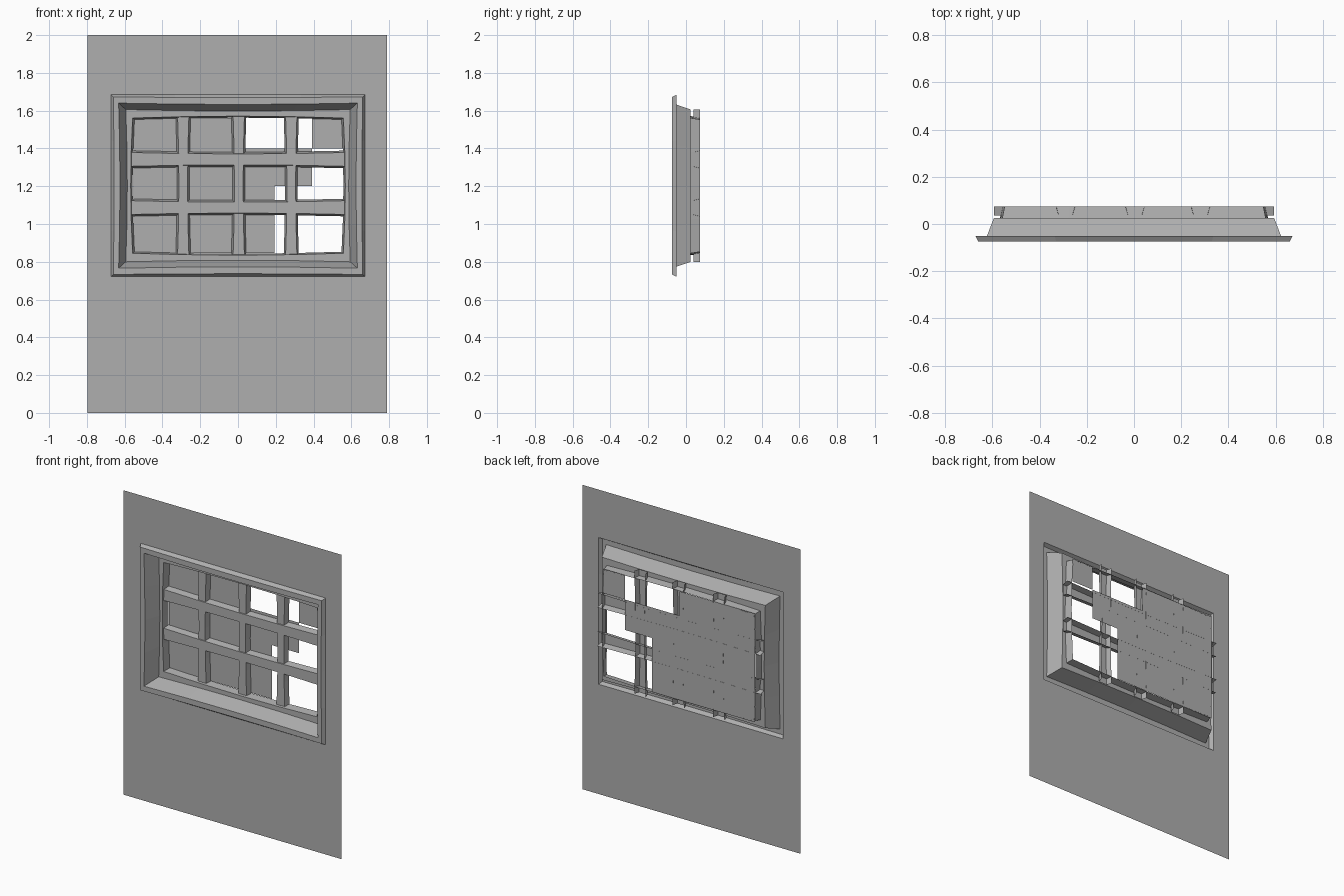
import bpy

if "Cube" in bpy.data.objects:
    bpy.data.objects.remove(bpy.data.objects["Cube"])

CZ = 1.203  # window centre height
SEG = 4     # segments per frame side

# Dark grey used on every part
grey = bpy.data.materials.new("dark_grey")
grey.diffuse_color = (0.43, 0.43, 0.43, 1)
grey.use_nodes = True
grey.node_tree.nodes["Principled BSDF"].inputs["Base Color"].default_value = grey.diffuse_color


def make(name, verts, faces):
    me = bpy.data.meshes.new(name)
    me.from_pydata(verts, [], faces)
    me.update()
    me.materials.append(grey)
    ob = bpy.data.objects.new(name, me)
    bpy.context.collection.objects.link(ob)
    return ob


def loop(hx, hz, y, bow):
    """Rectangle loop whose sides bow outward (+) or inward (-)."""
    c = [(-hx, -hz), (hx, -hz), (hx, hz), (-hx, hz)]
    nrm = [(0, -1), (1, 0), (0, 1), (-1, 0)]
    out = []
    for i in range(4):
        a, b, n = c[i], c[(i + 1) % 4], nrm[i]
        for s in range(SEG):
            t = s / SEG
            d = bow * 4 * t * (1 - t)
            out.append((a[0] + (b[0] - a[0]) * t + n[0] * d, y,
                        CZ + a[1] + (b[1] - a[1]) * t + n[1] * d))
    return out


def loft(name, loops):
    n = len(loops[0])
    verts = [v for l in loops for v in l]
    faces = []
    for k in range(len(loops) - 1):
        for i in range(n):
            j = (i + 1) % n
            faces.append((k * n + i, k * n + j, (k + 1) * n + j, (k + 1) * n + i))
    return make(name, verts, faces)


# Thin wall panel with the window opening
x0, x1, hx, za, zb = -0.797, 0.789, 0.672, CZ - 0.482, CZ + 0.482
make("wall_panel",
     [(x0, -.05, 0), (x1, -.05, 0), (x1, -.05, 2), (x0, -.05, 2),
      (-hx, -.05, za), (hx, -.05, za), (hx, -.05, zb), (-hx, -.05, zb)],
     [(i, (i + 1) % 4, 4 + (i + 1) % 4, 4 + i) for i in range(4)])

# Raised lip, sloping recess, flange and inner rim
loft("window_frame", [
    loop(0.672, 0.482, -0.050, 0),
    loop(0.660, 0.470, -0.074, -0.004),
    loop(0.632, 0.437, -0.074, -0.007),
    loop(0.594, 0.403, 0.025, -0.008),
    loop(0.558, 0.358, 0.025, 0.010),
    loop(0.548, 0.350, 0.075, 0.010)])


def bar(name, centre, length, vertical, y_front, end, mid):
    """Open-backed bar with flared sides, slimmer in the middle."""
    verts, faces = [], []
    for s in range(SEG + 1):
        t = s / SEG
        f = end + (mid - end) * 4 * t * (1 - t)
        p = (t - 0.5) * 2 * length
        for w, y in ((-f - .01, .075), (-f, y_front), (f, y_front), (f + .01, .075)):
            if vertical:
                verts.append((centre + w, y, CZ + p))
            else:
                verts.append((p, y, centre + w))
    for s in range(SEG):
        for k in range(3):
            a = s * 4 + k
            q = (a, a + 1, a + 5, a + 4)
            faces.append(q if vertical else q[::-1])
    return make(name, verts, faces)


# Window bars
for i, x in enumerate((-0.29, 0.004, 0.282)):
    bar(f"vertical_bar_{i + 1}", x, 0.404, True, 0.040, 0.031, 0.023)
for i, z in enumerate((1.087, 1.342)):
    bar(f"horizontal_bar_{i + 1}", z, 0.593, False, 0.035, 0.037, 0.029)

# Pane with missing square pieces
xs = [-0.552, -0.005, 0.194, 0.392, 0.552]
zs = [0.846, 1.2, 1.4, 1.56]
missing = {(1, 2), (2, 2), (3, 1), (2, 0), (3, 0)}
verts = [(x, 0.0745, z) for z in zs for x in xs]
nx = len(xs)
make("broken_pane", verts,
     [(r * nx + c, r * nx + c + 1, (r + 1) * nx + c + 1, (r + 1) * nx + c)
      for r in range(3) for c in range(4) if (c, r) not in missing])
